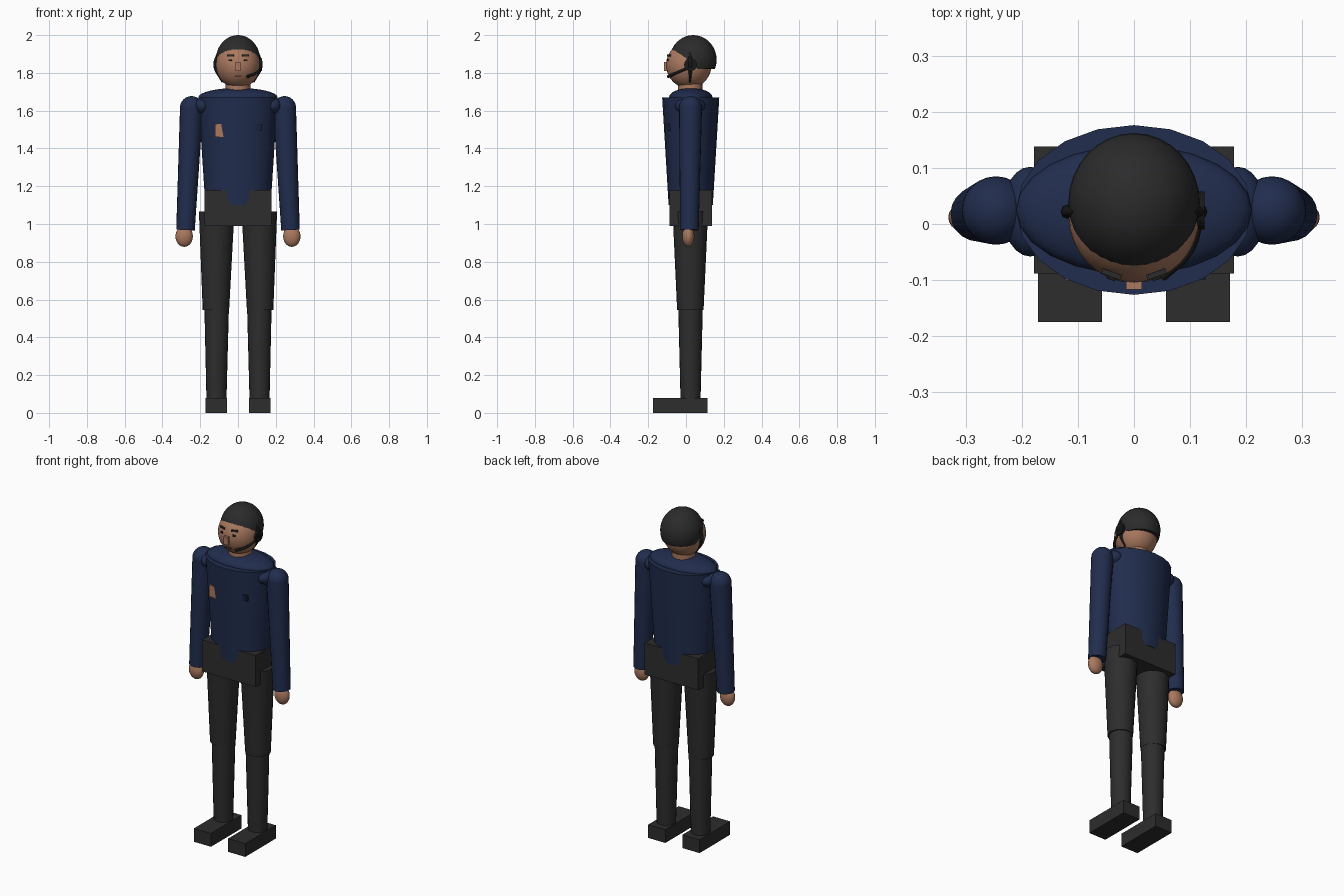
import bpy, bmesh, math
from mathutils import Vector, Matrix

cube = bpy.data.objects.get("Cube")
if cube:
    bpy.data.objects.remove(cube, do_unlink=True)


def material(name, r, g, b):
    m = bpy.data.materials.new(name)
    m.use_nodes = True
    m.diffuse_color = (r, g, b, 1)
    m.node_tree.nodes["Principled BSDF"].inputs["Base Color"].default_value = (r, g, b, 1)
    return m


NAVY = material("navy_cloth", .015, .026, .075)
BLACK = material("charcoal_cloth", .026, .026, .026)
HAIR = material("dark_hair", .024, .024, .024)
SKIN = material("skin", .40, .19, .115)
GEAR = material("black_plastic", .009, .009, .009)
PATCH = material("dark_blue_patch", .008, .014, .04)
LIP = material("brown_lip", .12, .045, .03)


def finish(bm, name, mat, smooth=True):
    mesh = bpy.data.meshes.new(name)
    bmesh.ops.recalc_face_normals(bm, faces=bm.faces)
    bm.to_mesh(mesh)
    bm.free()
    ob = bpy.data.objects.new(name, mesh)
    bpy.context.collection.objects.link(ob)
    mesh.materials.append(mat)
    if smooth:
        bpy.ops.object.select_all(action='DESELECT')
        ob.select_set(True)
        bpy.context.view_layer.objects.active = ob
        bpy.ops.object.shade_smooth_by_angle(angle=math.radians(42))
    return ob


def box(name, mat, lo, hi, turn=0):
    lo, hi = Vector(lo), Vector(hi)
    bm = bmesh.new()
    mtx = (Matrix.Translation((lo + hi) / 2) @ Matrix.Rotation(turn, 4, 'Z')
           @ Matrix.Diagonal((hi - lo).to_4d()))
    mtx[3][3] = 1
    bmesh.ops.create_cube(bm, size=1, matrix=mtx)
    return finish(bm, name, mat, False)


def ball(name, mat, centre, radii, cut=None, segs=24):
    bm = bmesh.new()
    mtx = Matrix.Translation(centre) @ Matrix.Diagonal((*radii, 1))
    bmesh.ops.create_uvsphere(bm, u_segments=segs, v_segments=segs // 2 + 4, radius=1, matrix=mtx)
    if cut is not None:
        geom = bm.verts[:] + bm.edges[:] + bm.faces[:]
        r = bmesh.ops.bisect_plane(bm, geom=geom, plane_co=(0, 0, cut),
                                   plane_no=(0, 0, 1), clear_inner=True)
        rim = [e for e in r["geom_cut"] if isinstance(e, bmesh.types.BMEdge)]
        bmesh.ops.edgeloop_fill(bm, edges=rim)
    return finish(bm, name, mat)


def limb(name, mat, a, b, ra, rb, segs=20, squash=1):
    a, b = Vector(a), Vector(b)
    axis = b - a
    rot = Vector((0, 0, 1)).rotation_difference(axis).to_matrix().to_4x4()
    bm = bmesh.new()
    mtx = Matrix.Translation((a + b) / 2) @ rot @ Matrix.Diagonal((1, squash, 1, 1))
    bmesh.ops.create_cone(bm, cap_ends=True, segments=segs, radius1=ra, radius2=rb,
                          depth=axis.length, matrix=mtx)
    return finish(bm, name, mat)


def tube(name, mat, points, radius):
    cu = bpy.data.curves.new(name, 'CURVE')
    cu.dimensions = '3D'
    cu.bevel_depth = radius
    cu.bevel_resolution = 2
    cu.use_fill_caps = True
    sp = cu.splines.new('BEZIER')
    sp.bezier_points.add(len(points) - 1)
    for p, (co, r) in zip(sp.bezier_points, points):
        p.co, p.radius = co, r
        p.handle_left_type = p.handle_right_type = 'AUTO'
    ob = bpy.data.objects.new(name, cu)
    bpy.context.collection.objects.link(ob)
    cu.materials.append(mat)


# Torso, shoulder dome and hips
limb("torso", NAVY, (0, .025, 1.10), (0, .025, 1.67), .173, .21, squash=.72)
torso = bpy.data.objects["torso"]
for v in torso.data.vertices:
    if v.co.z < 1.3:
        v.co.y = .025 + (v.co.y - .025) * .94
ball("shoulder_dome", NAVY, (0, .025, 1.67), (.21, .115, .05))
box("hips", BLACK, (-.178, -.088, .99), (.178, .138, 1.18))

# Chest badge and patch
box("chest_badge", SKIN, (-.122, -.101, 1.46), (-.075, -.08, 1.53))
box("chest_patch", PATCH, (.098, -.099, 1.495), (.127, -.08, 1.53))

# Head, neck and hair
limb("neck", SKIN, (0, .022, 1.66), (0, .022, 1.78), .065, .065)
ball("head", SKIN, (0, .015, 1.842), (.117, .12, .124), segs=32)
ball("hair", HAIR, (0, .038, 1.87), (.117, .124, .13), cut=1.82, segs=32)
box("nose", SKIN, (-.014, -.117, 1.81), (.014, -.08, 1.857))
box("mouth", LIP, (-.018, -.096, 1.782), (.018, -.088, 1.79))

for side, s in (("left", 1), ("right", -1)):
    # Face details
    box(side + "_eyebrow", HAIR, (s * .04 - .018, -.094, 1.888),
        (s * .04 + .018, -.085, 1.898), s * .35)
    box(side + "_eye", GEAR, (s * .04 - .008, -.1, 1.862),
        (s * .04 + .008, -.091, 1.872), s * .35)

    # Headset strap following the side of the head
    tube(side + "_strap", GEAR, [((s * .104, .022, 1.912), .6), ((s * .118, .022, 1.84), 1.3),
                                 ((s * .082, .022, 1.75), .5)], .01)

    # Arms
    ball(side + "_collar_joint", NAVY, (s * .185, .022, 1.625), (.05, .08, .046))
    ball(side + "_shoulder", NAVY, (s * .246, .024, 1.616), (.061, .061, .061))
    limb(side + "_sleeve", NAVY, (s * .278, .018, .968), (s * .246, .024, 1.616), .049, .061)
    ball(side + "_hand", SKIN, (s * .285, .012, .935), (.046, .032, .056))

    # Legs and feet
    limb(side + "_thigh", BLACK, (s * .117, .023, .545), (s * .113, .023, 1.065), .07, .094)
    limb(side + "_shin", BLACK, (s * .114, .024, .07), (s * .113, .024, .56), .053, .065)
    box(side + "_shoe", BLACK, (s * .114 - .057, -.175, 0), (s * .114 + .057, .115, .08))

# Headset earpiece and microphone boom
limb("earpiece", GEAR, (.1, .024, 1.843), (.126, .024, 1.843), .034, .034, segs=16)
tube("microphone_boom", GEAR, [((.12, .02, 1.83), 1), ((.098, -.05, 1.80), 1),
                               ((.05, -.095, 1.78), 1.2)], .007)
